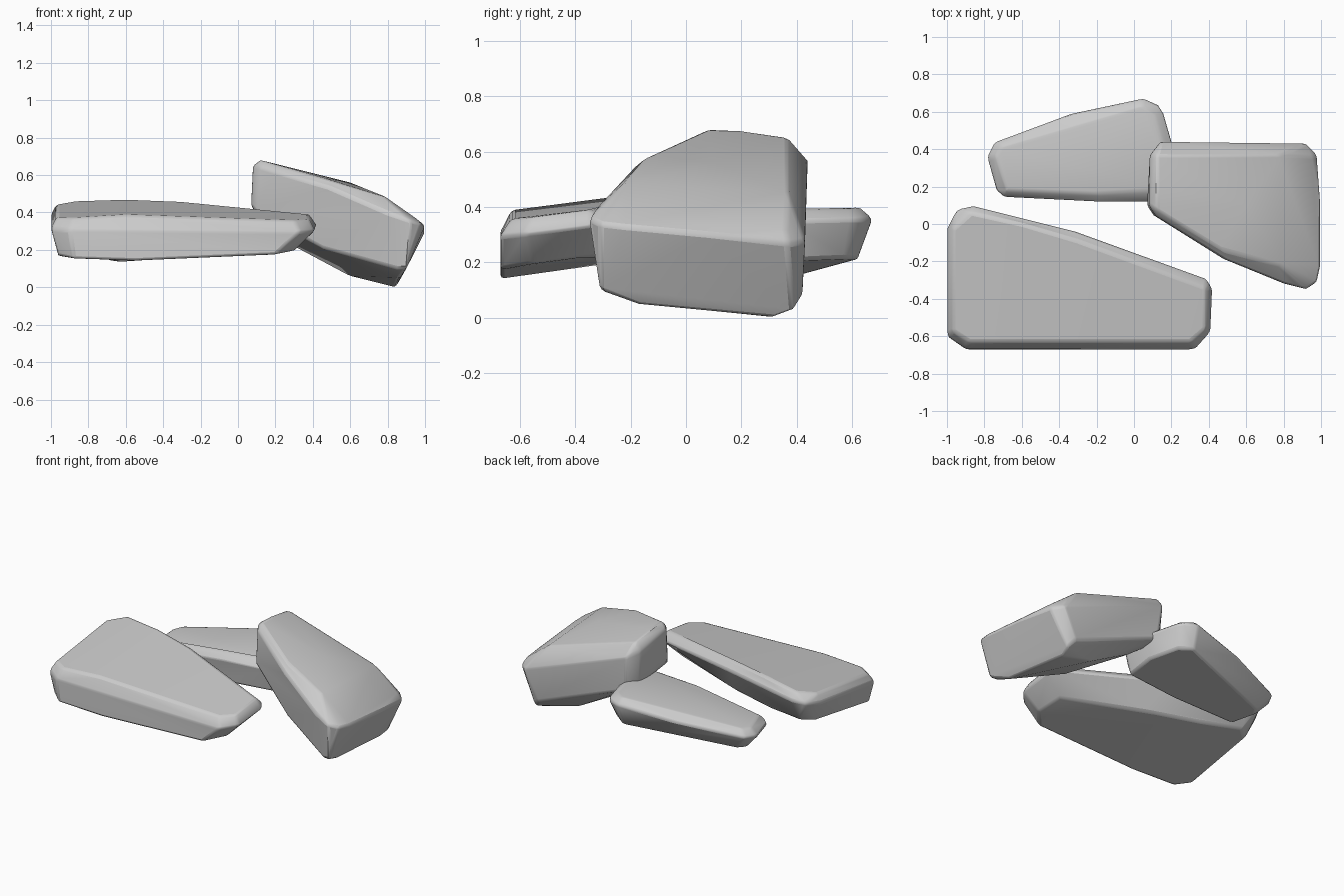
import bpy, bmesh, math

if "Cube" in bpy.data.objects:
    bpy.data.objects.remove(bpy.data.objects["Cube"])


def rock(name, points, bevel=0.02):
    """Chiselled stone: hull around a few corner points, slightly worn edges."""
    bm = bmesh.new()
    for p in points:
        bm.verts.new(p)
    res = bmesh.ops.convex_hull(bm, input=bm.verts)
    junk = set(res["geom_interior"] + res["geom_unused"])
    bmesh.ops.delete(bm, geom=[v for v in junk if isinstance(v, bmesh.types.BMVert)], context='VERTS')
    bmesh.ops.dissolve_limit(bm, angle_limit=math.radians(4), verts=bm.verts, edges=bm.edges)
    bmesh.ops.recalc_face_normals(bm, faces=bm.faces)
    me = bpy.data.meshes.new(name)
    bm.to_mesh(me)
    bm.free()
    ob = bpy.data.objects.new(name, me)
    bpy.context.collection.objects.link(ob)
    mod = ob.modifiers.new("worn_edges", 'BEVEL')
    mod.width = bevel
    mod.segments = 2
    mod.limit_method = 'ANGLE'
    mod.angle_limit = math.radians(25)
    bpy.ops.object.select_all(action='DESELECT')
    bpy.context.view_layer.objects.active = ob
    ob.select_set(True)
    bpy.ops.object.shade_smooth_by_angle(angle=math.radians(35))
    return ob


def slab(rim, top, bottom, z_top, drop, z_bottom):
    """Points of a slab from plan outlines and height functions."""
    return ([(x, y, z_top(x, y) - drop) for x, y in rim]
            + [(x, y, z_top(x, y)) for x, y in top]
            + [(x, y, z_bottom(x, y)) for x, y in bottom])


# Large front-left slab, rising gently towards its back edge
rock("front_slab", slab(
    [(-1, -.6), (-.9, -.67), (.33, -.67), (.41, -.58), (.42, -.34), (.39, -.29),
     (-.3, -.04), (-.86, .1), (-.95, .08), (-1, -.02)],
    [(-.97, -.57), (-.6, -.63), (-.88, -.63), (.3, -.63), (.38, -.56), (.38, -.34),
     (-.3, -.09), (-.6, .0), (-.87, .06), (-.97, -.03)],
    [(-.96, -.6), (-.88, -.67), (-.55, -.67), (.2, -.67), (.3, -.56), (.28, -.38),
     (-.3, -.15), (-.6, -.06), (-.86, .01), (-.94, -.06), (-.55, -.57)],
    lambda x, y: .47 + .13 * y - .06 * max(0, abs(x + .4) - .2),
    .055,
    lambda x, y: .235 + .14 * y + .05 * max(0, abs(x + .55) - .1)), .015)

# Back slab, sloping down to the left
rock("back_slab", slab(
    [(-.79, .36), (-.75, .44), (-.35, .59), (.05, .675), (.13, .64), (.16, .59),
     (.22, .38), (.22, .17), (.16, .12), (-.2, .12), (-.7, .145), (-.74, .18)],
    [(-.74, .36), (-.71, .41), (-.3, .54), (.04, .63), (.11, .58),
     (.17, .37), (.16, .18), (-.2, .16), (-.68, .18)],
    [(-.69, .34), (-.66, .39), (-.3, .52), (.04, .62), (.12, .56),
     (.18, .36), (.16, .15), (-.2, .14), (-.64, .17)],
    lambda x, y: .385 + .13 * min(x, 0) + .02 * y,
    .04,
    lambda x, y: .17 + .07 * x + .06 * y), .015)

# Thick right-hand block, leaning down to the right
rock("leaning_block", [
    # upper face
    (.12, .08, .68), (.12, .2, .675), (.12, .37, .65), (.48, -.14, .58), (.6, .1, .56),
    (.78, .37, .45), (.78, -.22, .49), (.95, -.27, .37), (.95, .36, .32),
    # rim
    (.08, .1, .65), (.085, .37, .6), (.14, .44, .57), (.92, .43, .28),
    (.98, .37, .27), (1, .1, .3), (1, -.22, .33), (.98, -.31, .34), (.92, -.35, .36),
    (.8, -.32, .4), (.5, -.2, .53), (.12, .04, .64),
    # underside
    (.07, .1, .44), (.1, .05, .4), (.1, .36, .36), (.16, .42, .33), (.82, .42, .08),
    (.86, .39, .03), (.84, .31, 0), (.86, -.17, .045), (.9, -.31, .1), (.85, -.3, .1),
    (.6, .3, .06), (.45, -.12, .21), (.3, .3, .22)], .015)
